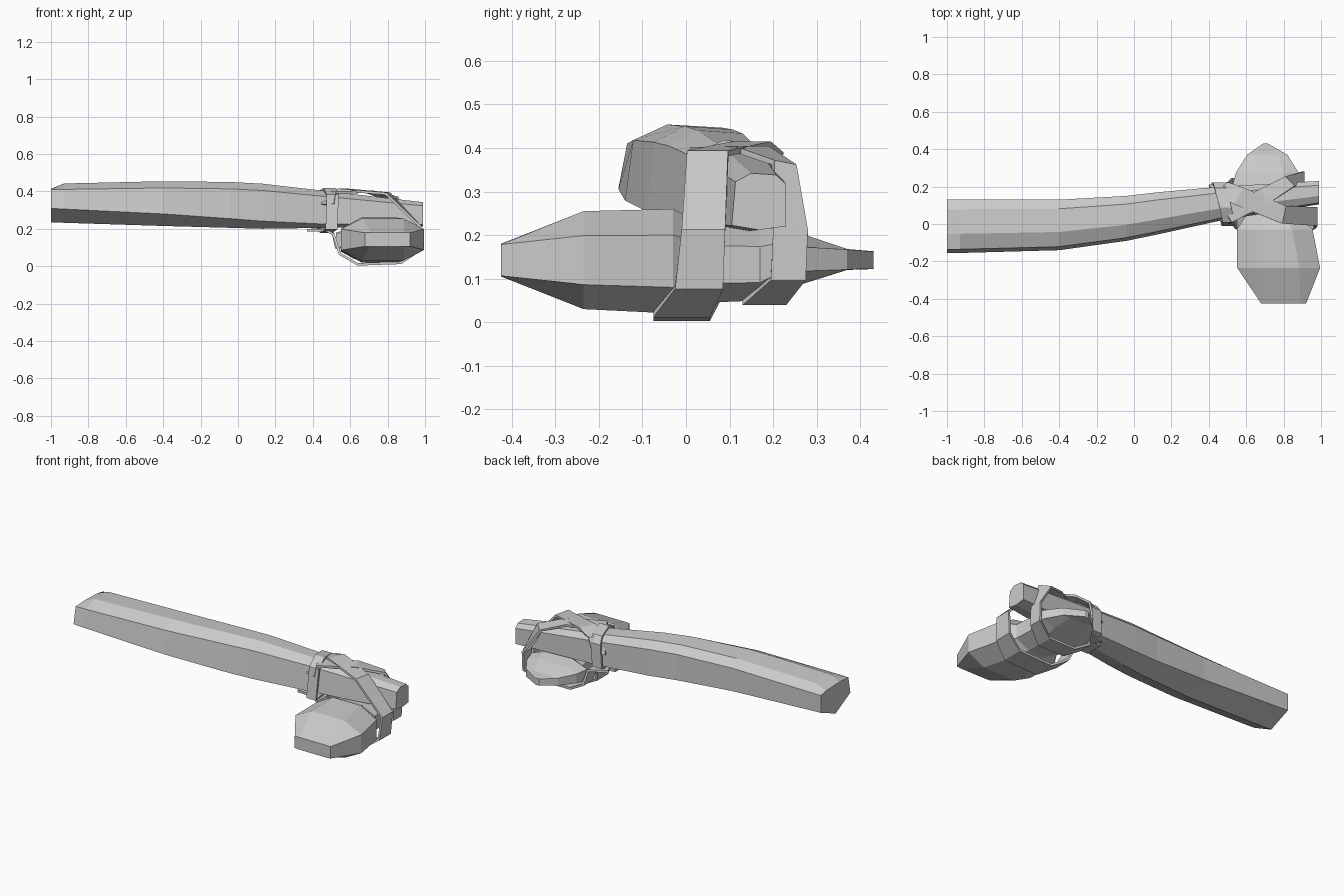
import bpy, bmesh
from mathutils import Vector

if "Cube" in bpy.data.objects:
    bpy.data.objects.remove(bpy.data.objects["Cube"])


def finish(name, bm):
    bmesh.ops.recalc_face_normals(bm, faces=bm.faces)
    mesh = bpy.data.meshes.new(name)
    bm.to_mesh(mesh)
    bm.free()
    obj = bpy.data.objects.new(name, mesh)
    bpy.context.collection.objects.link(obj)
    return obj


def loft(name, rings, closed=False):
    """Skin equal-length rings of points; cap the ends unless closed."""
    bm = bmesh.new()
    vs = [[bm.verts.new(p) for p in ring] for ring in rings]
    n = len(vs[0])
    pairs = list(zip(vs, vs[1:])) + ([(vs[-1], vs[0])] if closed else [])
    for a, b in pairs:
        for i in range(n):
            j = (i + 1) % n
            bm.faces.new((a[i], a[j], b[j], b[i]))
    if not closed:
        bm.faces.new(vs[0])
        bm.faces.new(vs[-1])
    return finish(name, bm)


def strap(name, path, thick=0.014, closed=False):
    """Flat band: path of (centre, half-width vector)."""
    pts = [Vector(c) for c, w in path]
    rings, n = [], len(path)
    for i, (c, w) in enumerate(path):
        a = pts[(i - 1) % n] if closed or i else pts[0]
        b = pts[(i + 1) % n] if closed or i < n - 1 else pts[-1]
        w = Vector(w)
        t = (b - a).cross(w).normalized() * thick / 2
        rings.append([pts[i] + w + t, pts[i] + w - t, pts[i] - w - t, pts[i] - w + t])
    return loft(name, rings, closed)


# Bent wooden handle: x, y range, z range, height fraction of the lower side edge
stations = [(-1, -.155, .13, .235, .44, .36), (-.93, -.155, .13, .232, .442, .35),
            (-.4, -.14, .13, .215, .454, .27), (-.04, -.09, .15, .205, .45, .2),
            (.13, -.055, .17, .2, .441, .17), (.47, .02, .2, .205, .402, .1),
            (.99, .105, .23, .212, .342, .08)]
rings = []
for i, (x, y0, y1, z0, z1, low) in enumerate(stations):
    top = (.87, .85) if i == 0 else (1, .97)
    section = [(0, low), (.07, .85), (.36, top[0]), (.82, top[1]),
               (1, .8), (1, low * .8), (.5, 0)]
    rings.append([(x, y0 + (y1 - y0) * u, z0 + (z1 - z0) * v) for u, v in section])
loft("handle", rings)

# Faceted double-ended stone head: y, x range, z range, corner cut in x
stone = [(-.425, .68, .92, .105, .18, .03), (-.235, .552, .995, .03, .255, .11),
         (-.03, .55, .955, .02, .26, .11), (.05, .6, .89, .045, .22, .09),
         (.17, .58, .88, .05, .215, .09), (.2, .525, .9, .07, .215, .1),
         (.275, .545, .88, .09, .2, .08), (.37, .605, .82, .12, .168, .05),
         (.43, .69, .715, .122, .163, .006)]
rings = []
for y, x0, x1, z0, z1, cut in stone:
    h = (z1 - z0) * (.25 if -.4 < y < .35 else 0.02)
    rings.append([(x0, y, z0 + h), (x0 + cut, y, z0), (x1 - cut, y, z0), (x1, y, z0 + h),
                  (x1, y, z1 - h), (x1 - cut, y, z1), (x0 + cut, y, z1), (x0, y, z1 - h)])
loft("stone_head", rings)

# Diagonal strap to the front, down the tip side and under the stone
strap("front_strap", [
    ((.44, .208, .3), (.04, .005, 0)), ((.47, .19, .385), (.035, .03, 0)),
    ((.56, .15, .408), (.025, .045, 0)), ((.8, .05, .388), (.01, .047, 0)),
    ((.975, .04, .21), (0, .05, 0)), ((.965, .03, .08), (0, .055, 0)),
    ((.87, -.01, .018), (0, .065, 0)), ((.64, -.01, .01), (0, .065, 0)),
    ((.545, .03, .065), (0, .055, 0)), ((.51, .08, .17), (0, .05, 0)),
    ((.47, .1, .192), (0, .06, 0)), ((.37, .1, .192), (0, .055, 0))])

# Crossing strap to the back of the stone
strap("back_strap", [
    ((.48, .015, .33), (.035, -.01, 0)), ((.5, .05, .395), (.025, -.04, 0)),
    ((.7, .15, .398), (.02, -.04, 0)), ((.83, .225, .362), (.025, -.025, .005)),
    ((.905, .24, .21), (0, -.04, 0)), ((.905, .235, .1), (0, -.04, 0)),
    ((.8, .18, .046), (0, -.05, 0)), ((.62, .18, .046), (0, -.05, 0)),
    ((.525, .2, .1), (0, -.045, 0)), ((.505, .18, .185), (0, -.045, 0)),
    ((.41, .15, .195), (.02, -.04, 0))])

# Collar strap tied round the handle
collar = [(-.005, .2), (.015, .38), (.09, .412), (.19, .395), (.215, .36),
          (.215, .22), (.11, .185)]
strap("handle_collar", [((.48 + (z - .3) * .06 - (y - .1) * .25, y, z), (.032, 0, 0))
                        for y, z in collar], closed=True)
